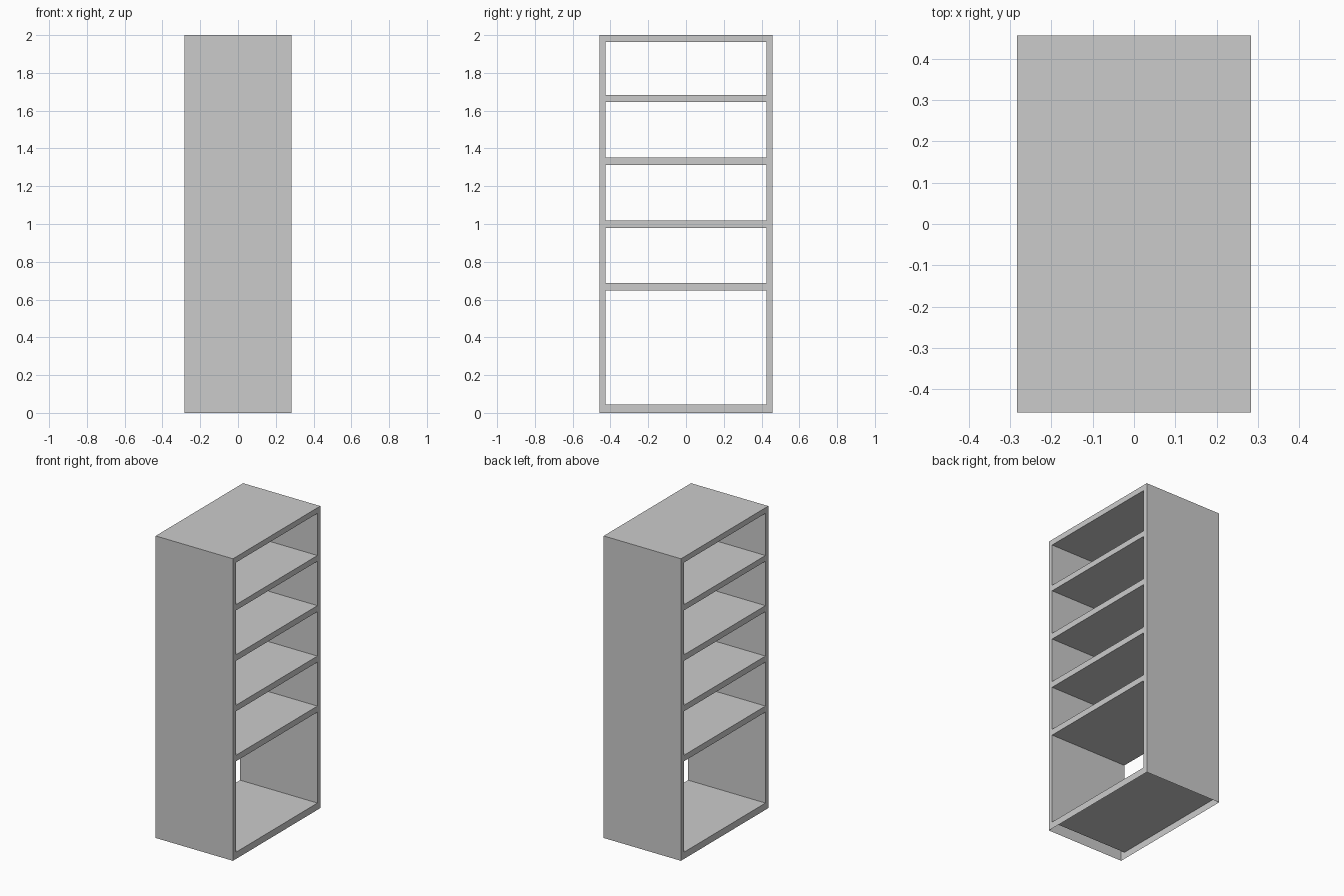
import bpy, bmesh

if "Cube" in bpy.data.objects:
    bpy.data.objects.remove(bpy.data.objects["Cube"])

HALF_X, HALF_Y, SIDE, TOP = 0.283, 0.457, 0.03, 2.0

# Compartments: (floor height, ceiling height)
bays = [(0.045, 0.647), (0.687, 0.978), (1.018, 1.312),
        (1.352, 1.646), (1.684, 1.963)]
ys = [-HALF_Y, -HALF_Y + SIDE, HALF_Y - SIDE, HALF_Y]
zs = [0.0] + [z for bay in bays for z in bay] + [TOP]

bm = bmesh.new()

# Frame outline on one open side: uprights plus shelf edges, bays left open
verts = [[bm.verts.new((-HALF_X, y, z)) for z in zs] for y in ys]
for i in range(len(ys) - 1):
    for j in range(len(zs) - 1):
        is_bay = i == 1 and j % 2 == 1
        if not is_bay:
            bm.faces.new((verts[i][j], verts[i + 1][j],
                          verts[i + 1][j + 1], verts[i][j + 1]))

# Carry the frame through to the opposite open side
ext = bmesh.ops.extrude_face_region(bm, geom=bm.faces[:], use_keep_orig=True)
moved = [g for g in ext["geom"] if isinstance(g, bmesh.types.BMVert)]
bmesh.ops.translate(bm, verts=moved, vec=(2 * HALF_X, 0, 0))
bmesh.ops.recalc_face_normals(bm, faces=bm.faces[:])

# The hollow carcass is open underneath
under = [f for f in bm.faces if all(v.co.z < 1e-5 for v in f.verts)]
bmesh.ops.delete(bm, geom=under, context='FACES')

mesh = bpy.data.meshes.new("shelf_unit")
bm.to_mesh(mesh)
bm.free()
bpy.context.collection.objects.link(bpy.data.objects.new("shelf_unit", mesh))
